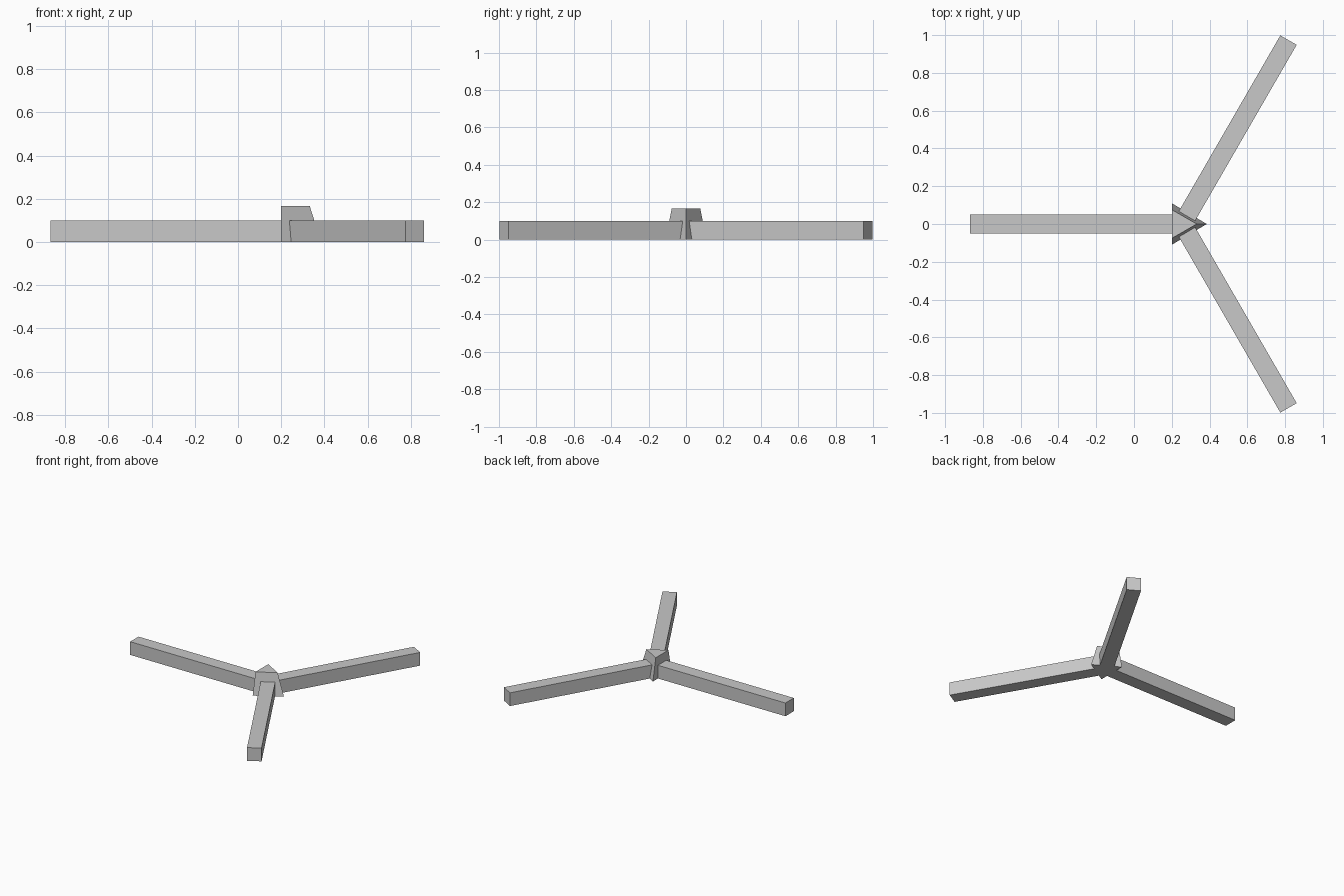
import bpy
import bmesh
from math import radians
from mathutils import Matrix, Vector

cube = bpy.data.objects.get("Cube")
if cube:
    bpy.data.objects.remove(cube, do_unlink=True)

HUB_X = 0.256
ARM_LENGTH, ARM_WIDTH, ARM_HEIGHT = 1.124, 0.1, 0.1

grey = bpy.data.materials.new("plain grey")
grey.use_nodes = True
colour = (0.58, 0.58, 0.58, 1)
grey.diffuse_color = colour
grey.node_tree.nodes["Principled BSDF"].inputs["Base Color"].default_value = colour


def add_object(name, bm):
    bmesh.ops.recalc_face_normals(bm, faces=bm.faces)
    mesh = bpy.data.meshes.new(name)
    bm.to_mesh(mesh)
    bm.free()
    mesh.materials.append(grey)
    obj = bpy.data.objects.new(name, mesh)
    bpy.context.collection.objects.link(obj)
    return obj


# Three square bars fanning out from the hub
for name, angle in (("right_arm", 180), ("back_arm", 60), ("front_arm", -60)):
    bm = bmesh.new()
    bmesh.ops.create_cube(bm, size=1)
    bmesh.ops.scale(bm, vec=(ARM_LENGTH, ARM_WIDTH, ARM_HEIGHT), verts=bm.verts)
    bmesh.ops.translate(bm, vec=(ARM_LENGTH / 2, 0, ARM_HEIGHT / 2), verts=bm.verts)
    bmesh.ops.transform(bm, matrix=Matrix.Rotation(radians(angle), 4, "Z"), verts=bm.verts)
    arm = add_object(name, bm)
    arm.location.x = HUB_X

# Triangular hub: upright on one side, tapering on the other two
bm = bmesh.new()
rings = []
for z, tip, half in ((0, 0.385, 0.11), (0.167, 0.332, 0.076)):
    points = ((0.2, half), (0.2, -half), (tip, 0))
    rings.append([bm.verts.new(Vector((x, y, z))) for x, y in points])
for ring in rings:
    bm.faces.new(ring)
low, high = rings
for i in range(3):
    j = (i + 1) % 3
    bm.faces.new((low[i], low[j], high[j], high[i]))
add_object("hub", bm)
